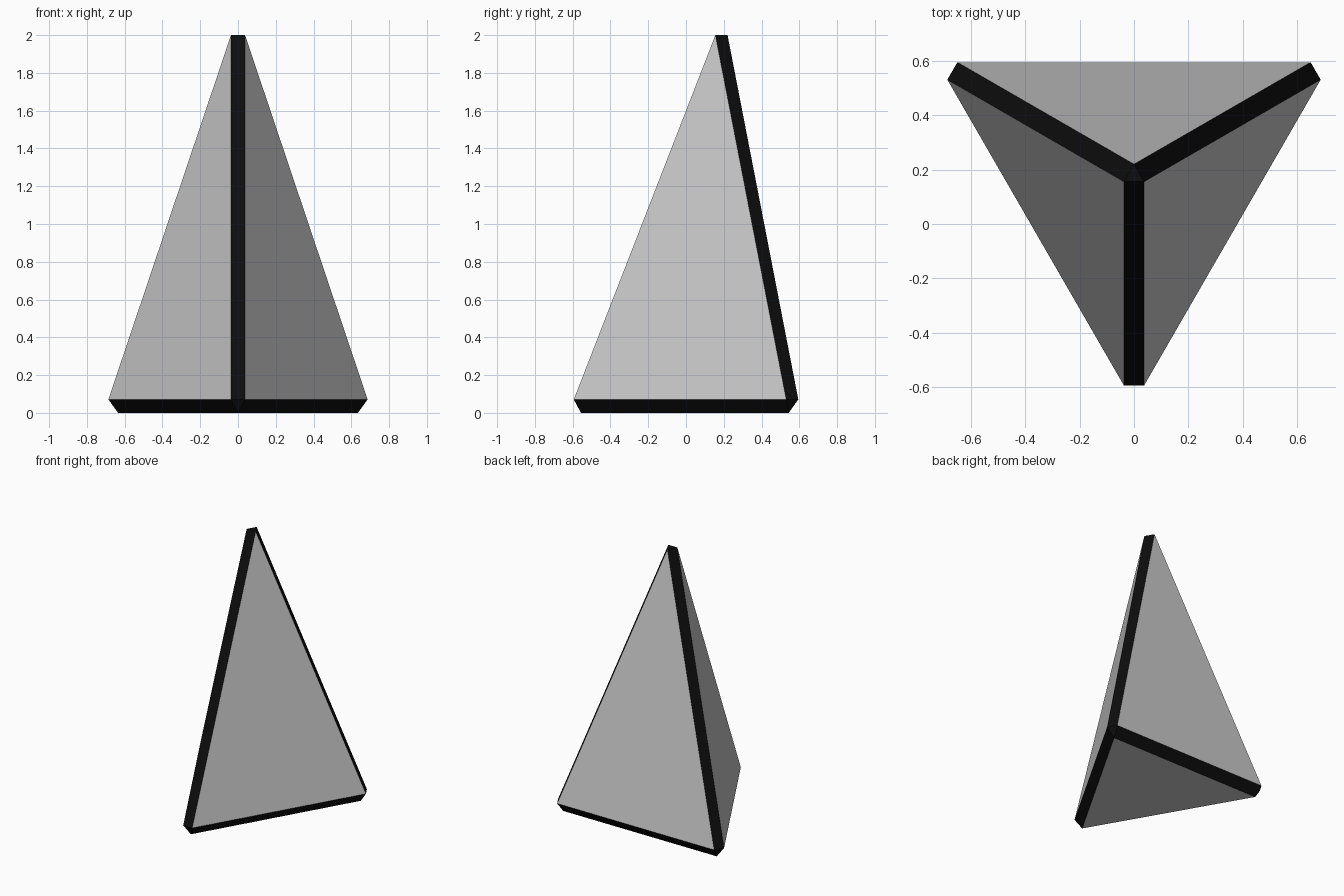
import bpy, math
from mathutils import Matrix, Vector

if "Cube" in bpy.data.objects:
    bpy.data.objects.remove(bpy.data.objects["Cube"])

CY = 0.177        # y of the vertical axis
R = 0.771         # reach of the lower corners
H = 0.037         # half width of the bevel strips
RB = 0.733        # corner radius of the bottom panel
RT = 0.043        # corner radius of the tip cap
ZB = 0.071        # height of the bottom bevel


def turn(i, x, y, z):
    """Point rotated by i thirds of a turn about the vertical axis."""
    return Matrix.Rotation(i * math.tau / 3, 3, 'Z') @ Vector((x, y, z)) + Vector((0, CY, 0))


def left(i): return turn(i, -H, -R, ZB)       # left side of corner i
def right(i): return turn(i, H, -R, ZB)       # right side of corner i
def base(i): return turn(i, 0, -RB, 0)        # bottom panel corner
def tip(i):                                   # upper corner of side panel i to i+1
    a = math.radians(-30)
    return turn(i, RT * math.cos(a), RT * math.sin(a), 2)


def build(name, polys, material=None):
    verts = [v for p in polys for v in p]
    faces, n = [], 0
    for p in polys:
        faces.append(range(n, n + len(p)))
        n += len(p)
    mesh = bpy.data.meshes.new(name)
    mesh.from_pydata(verts, [], [list(f) for f in faces])
    if material:
        mesh.materials.append(material)
    obj = bpy.data.objects.new(name, mesh)
    bpy.context.collection.objects.link(obj)


black = bpy.data.materials.new("black")
black.diffuse_color = (0.004, 0.004, 0.004, 1)
black.use_nodes = True
black.node_tree.nodes["Principled BSDF"].inputs["Base Color"].default_value = black.diffuse_color

# Grey panels: the bottom and three sides
panels = [[base(2), base(1), base(0)]]
# Black bevels: tip cap, upright strips, bottom strips and corner caps
bevels = [[tip(0), tip(1), tip(2)]]
for i in range(3):
    panels.append([right(i), left(i + 1), tip(i)])
    bevels.append([left(i), right(i), tip(i), tip(i - 1)])
    bevels.append([base(i), base(i + 1), left(i + 1), right(i)])
    bevels.append([base(i), right(i), left(i)])

build("pyramid_panels", panels)
build("bevelled_edges", bevels, black)
